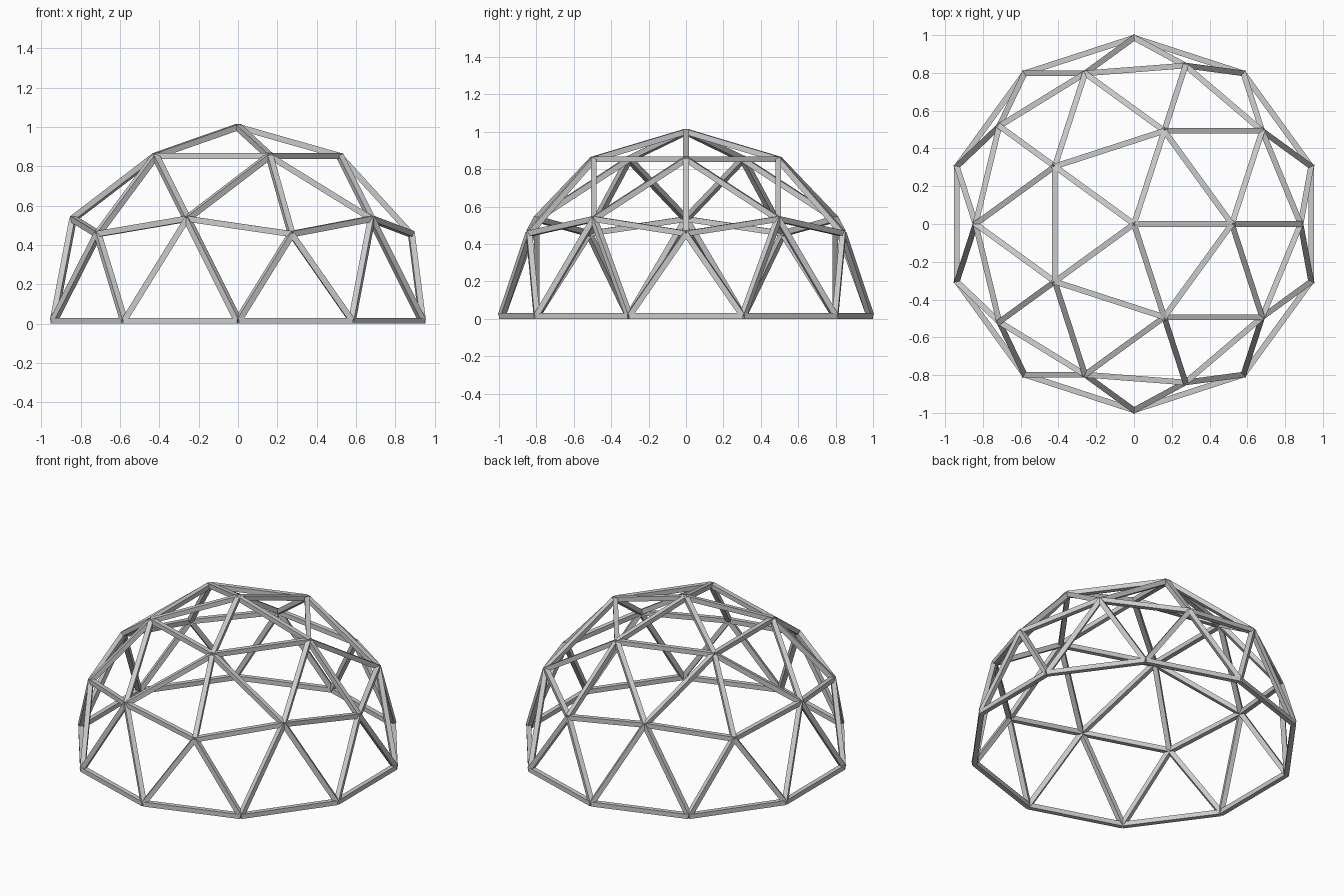
import bpy
import bmesh
from mathutils import Matrix, Vector

RADIUS = 0.986   # joint distance from the dome centre
WIDTH = 0.03     # square strut section

if "Cube" in bpy.data.objects:
    bpy.data.objects.remove(bpy.data.objects["Cube"], do_unlink=True)

# Single painted metal colour
metal = bpy.data.materials.new("light_grey_metal")
metal.use_nodes = True
colour = (0.6, 0.6, 0.6, 1.0)
metal.diffuse_color = colour
metal.node_tree.nodes["Principled BSDF"].inputs["Base Color"].default_value = colour


def add_strut(bm, a, b):
    """Square bar between two joints, kept upright about its own axis."""
    direction = b - a
    turn = direction.to_track_quat('Z', 'Y').to_matrix().to_4x4()
    size = Matrix.Diagonal((WIDTH, WIDTH, direction.length, 1.0))
    bmesh.ops.create_cube(bm, size=1.0,
                          matrix=Matrix.Translation((a + b) / 2) @ turn @ size)


def part_name(a, b):
    """Sort struts into parts by the height of their joints."""
    low, high = sorted((a.z / RADIUS, b.z / RADIUS))
    if high < 0.1:
        return "base_ring"
    if low < 0.1:
        return "lower_struts"
    if high < 0.6:
        return "middle_ring"
    if low < 0.6:
        return "upper_struts"
    return "crown_struts" if high > 0.9 else "crown_ring"


# Geodesic grid whose upper half gives the joints
grid = bmesh.new()
bmesh.ops.create_icosphere(grid, subdivisions=2, radius=RADIUS)
lift = Vector((0, 0, WIDTH / 2))
parts = {}
for edge in grid.edges:
    a, b = (v.co.copy() for v in edge.verts)
    if min(a.z, b.z) > -0.01:
        bm = parts.setdefault(part_name(a, b), bmesh.new())
        add_strut(bm, a + lift, b + lift)
grid.free()

# One object for each group of struts
for name, bm in parts.items():
    mesh = bpy.data.meshes.new(name)
    bm.to_mesh(mesh)
    bm.free()
    mesh.materials.append(metal)
    bpy.context.scene.collection.objects.link(bpy.data.objects.new(name, mesh))
